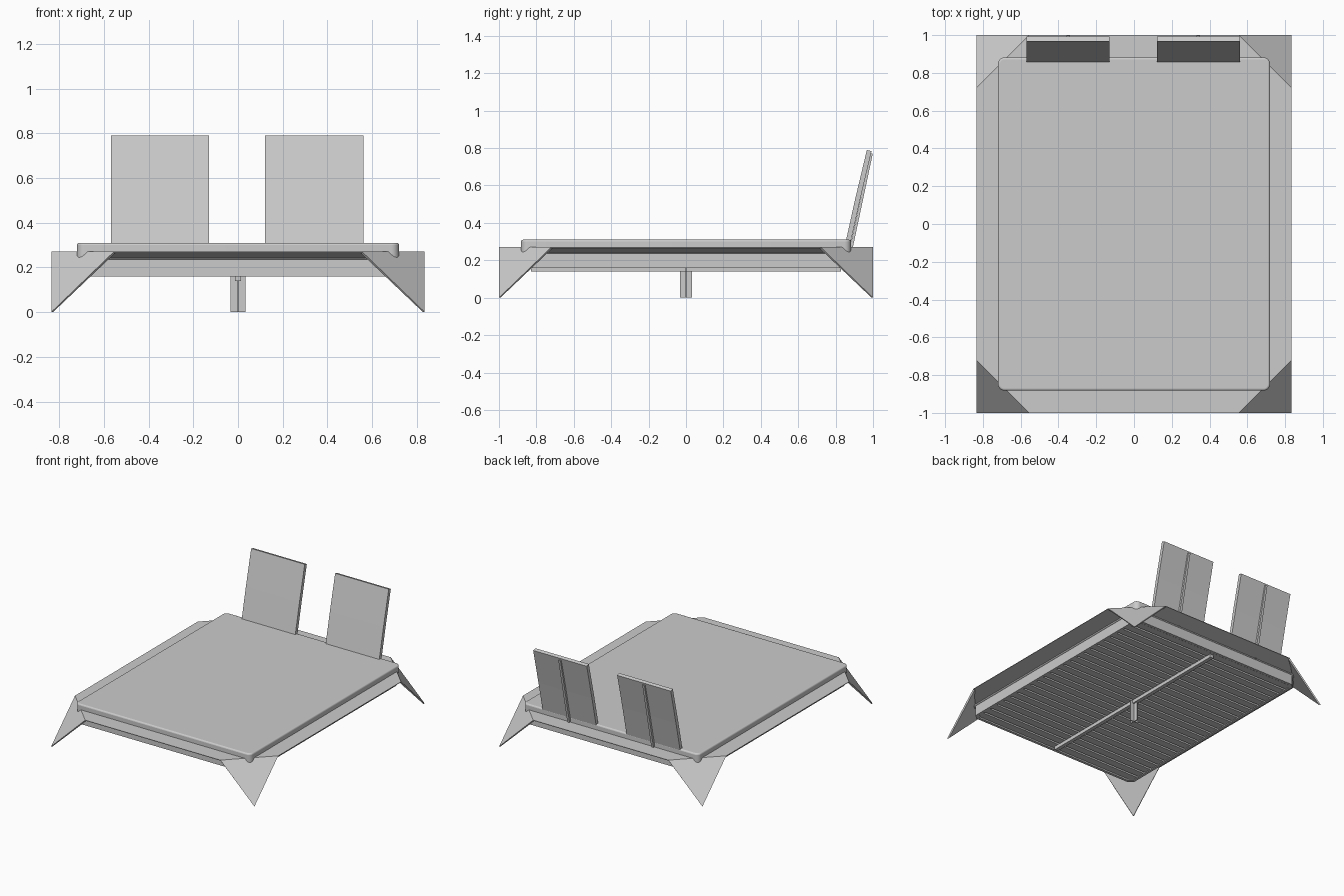
import bpy, bmesh
from math import sin, cos, pi

if "Cube" in bpy.data.objects:
    bpy.data.objects.remove(bpy.data.objects["Cube"])


def make(name, verts, faces):
    """Mesh object from points and faces, with outward normals."""
    me = bpy.data.meshes.new(name)
    bm = bmesh.new()
    vs = [bm.verts.new(v) for v in verts]
    for f in faces:
        bm.faces.new([vs[i] for i in f])
    bmesh.ops.recalc_face_normals(bm, faces=bm.faces)
    bm.to_mesh(me)
    bm.free()
    ob = bpy.data.objects.new(name, me)
    bpy.context.collection.objects.link(ob)
    return ob


def prism(name, low, high):
    """Solid between two matching outlines."""
    n = len(low)
    sides = [(i, (i + 1) % n, n + (i + 1) % n, n + i) for i in range(n)]
    return make(name, low + high, [tuple(range(n)), tuple(range(n, 2 * n))] + sides)


def box(name, x0, x1, y0, y1, z0, z1):
    ring = [(x0, y0), (x1, y0), (x1, y1), (x0, y1)]
    return prism(name, [(x, y, z0) for x, y in ring], [(x, y, z1) for x, y in ring])


def octagon(x, y, c, z):
    """Rectangle with corners cut by c."""
    return [(x, c - y, z), (x, y - c, z), (x - c, y, z), (c - x, y, z),
            (-x, y - c, z), (-x, c - y, z), (c - x, -y, z), (x - c, -y, z)]


# bed frame: flat overhanging rim with sloped underside and recessed side boards
rings = [octagon(0.835, 1.0, 0.28, 0.27), octagon(0.835, 1.0, 0.28, 0.266),
         octagon(0.71, 0.875, 0.03, 0.24), octagon(0.71, 0.875, 0.03, 0.16),
         octagon(0.69, 0.855, 0.03, 0.16), octagon(0.69, 0.855, 0.03, 0.27)]
m = len(rings)
make("bed_frame", sum(rings, []),
     [(8 * r + i, 8 * r + (i + 1) % 8, 8 * ((r + 1) % m) + (i + 1) % 8, 8 * ((r + 1) % m) + i)
      for r in range(m) for i in range(8)])

# four folded triangular corner legs
t = 0.008
for sx, sn in ((-1, "left"), (1, "right")):
    for sy, fn in ((-1, "front"), (1, "back")):
        tri = [(0.835, 0.72, 0.27), (0.555, 1.0, 0.27), (0.835, 1.0, 0.0)]
        inner = [(0.835 - t, 0.72 - t, 0.266), (0.555 - t, 1.0 - t, 0.266), (0.835 - t, 1.0 - t, 0.0)]
        prism(f"{fn}_{sn}_leg", [(sx * x, sy * y, z) for x, y, z in tri],
              [(sx * x, sy * y, z) for x, y, z in inner])

# slats
n = 24
pitch = 1.71 / n
for i in range(n):
    y = -0.855 + pitch * (i + 0.5)
    box("slat", -0.695, 0.695, y - 0.028, y + 0.028, 0.165, 0.18)

# centre beam and cross-shaped centre leg
box("centre_beam", -0.014, 0.014, -0.83, 0.83, 0.14, 0.166)
box("centre_leg_wide", -0.033, 0.033, -0.003, 0.003, 0, 0.16)
box("centre_leg_deep", -0.003, 0.003, -0.033, 0.033, 0, 0.16)


# mattress with rounded corners and softened edges
def rounded(hx, hy, r, z, seg=6):
    pts = []
    for k, (sx, sy) in enumerate([(1, 1), (-1, 1), (-1, -1), (1, -1)]):
        for s in range(seg + 1):
            a = pi / 2 * (k + s / seg)
            pts.append((sx * (hx - r) + r * cos(a), sy * (hy - r) + r * sin(a), z))
    return pts


mattress = prism("mattress", rounded(0.72, 0.882, 0.035, 0.235), rounded(0.72, 0.882, 0.035, 0.31))
bev = mattress.modifiers.new("soft_edges", "BEVEL")
bev.width = 0.01
bev.segments = 3
bev.limit_method = "ANGLE"
bev.angle_limit = 0.8
bpy.context.view_layer.objects.active = mattress
mattress.select_set(True)
bpy.ops.object.shade_smooth_by_angle()


# two leaning back rests, each with a support strip behind
def leaning(name, x0, x1, side):
    return prism(name, [(x0, y, z) for y, z in side], [(x1, y, z) for y, z in side])


for cx, sn in ((-0.349, "left"), (0.341, "right")):
    leaning(f"{sn}_back_rest", cx - 0.22, cx + 0.22,
            [(0.852, 0.29), (0.905, 0.53), (0.967, 0.79), (0.992, 0.783), (0.93, 0.52), (0.878, 0.285)])
    leaning(f"{sn}_support_strip", cx - 0.009, cx + 0.009,
            [(0.87, 0.24), (0.985, 0.77), (0.9985, 0.77), (0.886, 0.24)])
